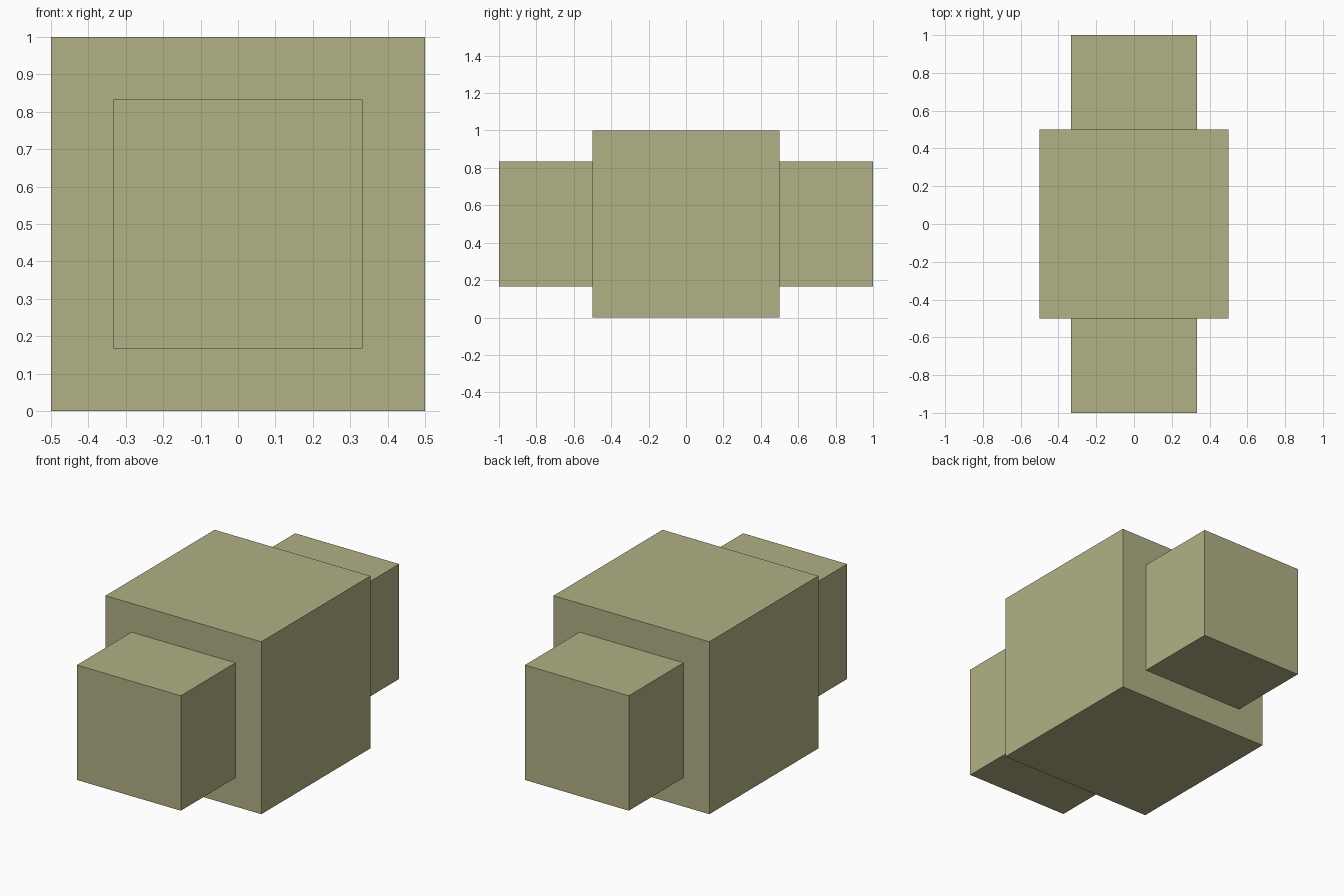
import bpy, bmesh
from mathutils import Vector

if "Cube" in bpy.data.objects:
    bpy.data.objects.remove(bpy.data.objects["Cube"])

bm = bmesh.new()

# Central cube standing on the ground
bmesh.ops.create_cube(bm, size=1.0)
bmesh.ops.translate(bm, verts=bm.verts, vec=(0, 0, 0.5))

# Smaller square block grown out of the front and back faces
for side in (-1, 1):
    bm.normal_update()
    face = next(f for f in bm.faces if f.normal.y * side > 0.9 and f.calc_area() > 0.9)
    bmesh.ops.inset_region(bm, faces=[face], thickness=1 / 6, use_even_offset=True)
    grown = bmesh.ops.extrude_discrete_faces(bm, faces=[face])["faces"][0]
    bmesh.ops.translate(bm, verts=grown.verts, vec=Vector((0, 0.5 * side, 0)))

bmesh.ops.recalc_face_normals(bm, faces=bm.faces)
mesh = bpy.data.meshes.new("stepped_block")
bm.to_mesh(mesh)
bm.free()

# Khaki colour
khaki = bpy.data.materials.new("khaki")
khaki.diffuse_color = (0.445, 0.44, 0.235, 1)
khaki.use_nodes = True
khaki.node_tree.nodes["Principled BSDF"].inputs["Base Color"].default_value = khaki.diffuse_color
mesh.materials.append(khaki)

block = bpy.data.objects.new("stepped_block", mesh)
bpy.context.collection.objects.link(block)
